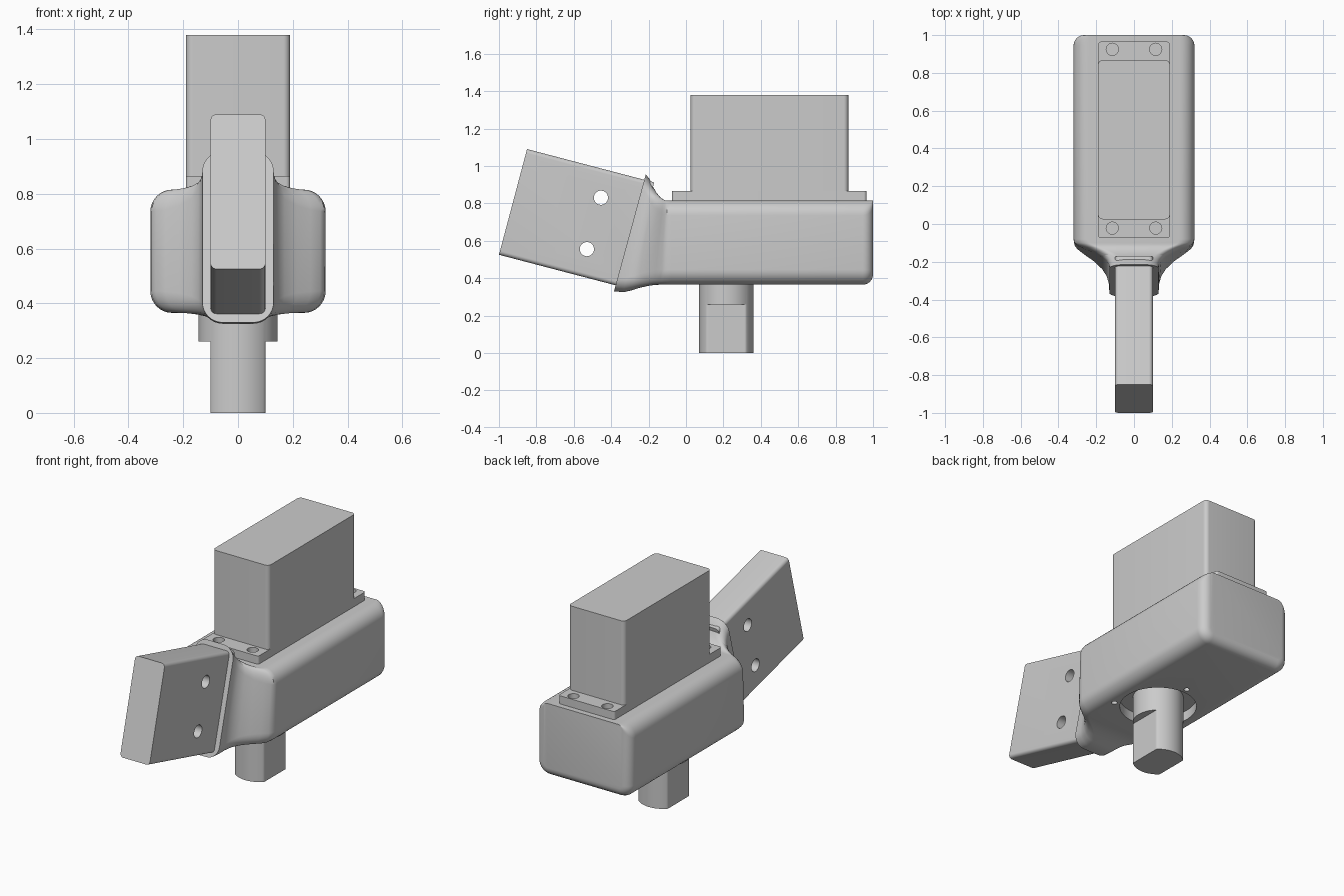
import bpy, bmesh
from math import sin, cos, pi, radians, hypot

if "Cube" in bpy.data.objects:
    bpy.data.objects.remove(bpy.data.objects["Cube"])

grey = bpy.data.materials.new("plain grey")
grey.use_nodes = True
grey.diffuse_color = (0.6, 0.6, 0.6, 1)
grey.node_tree.nodes["Principled BSDF"].inputs["Base Color"].default_value = (0.6, 0.6, 0.6, 1)


def ring(half, low, high, r, n=8):
    """Rounded rectangle across x, spanning two (y, z) points."""
    h = hypot(high[0] - low[0], high[1] - low[1])
    dy, dz = (high[0] - low[0]) / h, (high[1] - low[1]) / h
    pts = []
    for k, (sx, top) in enumerate([(1, 1), (-1, 1), (-1, 0), (1, 0)]):
        cx, cv = sx * (half - r), h - r if top else r
        for i in range(n + 1):
            a = (k + i / n) * pi / 2
            v = cv + r * sin(a)
            pts.append((cx + r * cos(a), low[0] + dy * v, low[1] + dz * v))
    return pts


def loft(name, rings):
    """Skin a list of rings and cap both ends."""
    bm = bmesh.new()
    loops = [[bm.verts.new(p) for p in pts] for pts in rings]
    for a, b in zip(loops, loops[1:]):
        for i in range(len(a)):
            j = (i + 1) % len(a)
            bm.faces.new((a[i], a[j], b[j], b[i]))
    bm.faces.new(loops[0])
    bm.faces.new(loops[-1])
    bmesh.ops.remove_doubles(bm, verts=bm.verts, dist=1e-5)
    bmesh.ops.recalc_face_normals(bm, faces=bm.faces)
    mesh = bpy.data.meshes.new(name)
    bm.to_mesh(mesh)
    bm.free()
    ob = bpy.data.objects.new(name, mesh)
    mesh.materials.append(grey)
    bpy.context.collection.objects.link(ob)
    return ob


def drill(ob, place, radius, depth, along_x=False):
    """Cut a round hole centred on a place."""
    bpy.ops.mesh.primitive_cylinder_add(vertices=40, radius=radius, depth=depth, location=place,
                                        rotation=(0, pi / 2 if along_x else 0, 0))
    cutter = bpy.context.object
    cutter.data.materials.append(grey)
    mod = ob.modifiers.new("hole", "BOOLEAN")
    mod.operation, mod.solver, mod.object = "DIFFERENCE", "EXACT", cutter
    bpy.context.view_layer.objects.active = ob
    bpy.ops.object.modifier_apply(modifier=mod.name)
    bpy.data.objects.remove(cutter)


# Housing: tilted neck flowing into a long rounded body
neck = [  # half width, low point, high point, corner radius
    (0.13, (-0.385, 0.33), (-0.215, 0.955), 0.075),
    (0.133, (-0.335, 0.325), (-0.195, 0.93), 0.08),
    (0.145, (-0.29, 0.335), (-0.178, 0.893), 0.08),
    (0.17, (-0.25, 0.348), (-0.16, 0.86), 0.08),
    (0.215, (-0.205, 0.358), (-0.14, 0.835), 0.08),
    (0.265, (-0.168, 0.364), (-0.122, 0.821), 0.08),
    (0.3, (-0.138, 0.365), (-0.11, 0.816), 0.08),
    (0.315, (-0.115, 0.365), (-0.1, 0.815), 0.08),
    (0.32, (-0.08, 0.365), (-0.08, 0.815), 0.08),
]
sections = [ring(*s) for s in neck]
R = 0.055
for i in range(7):
    a = i / 6 * pi / 2
    y, d = 1 - R + R * sin(a), R * (1 - cos(a))
    sections.append(ring(0.32 - d, (y, 0.365 + d), (y, 0.815), 0.08 - d))
body = loft("housing", sections)

# Shaft recess and three screw holes underneath
SHAFT_Y = 0.215
drill(body, (0, SHAFT_Y, 0.365), 0.22, 0.12)
for deg in (90, 210, 330):
    a = radians(deg)
    drill(body, (0.255 * cos(a), SHAFT_Y + 0.255 * sin(a), 0.365), 0.017, 0.1)

# Tilted handle block with two cross holes
handle = loft("handle_block", [ring(0.1, (-1.0, 0.525), (-0.85, 1.09), 0.022),
                               ring(0.1, (-0.32, 0.347), (-0.17, 0.912), 0.022)])
for y, z in ((-0.455, 0.83), (-0.53, 0.555)):
    drill(handle, (0, y, z), 0.038, 0.5, True)

# Motor mounting flange with four screw holes
flange = loft("motor_flange", [ring(0.19, (-0.075, z), (0.965, z), 0.015) for z in (0.81, 0.865)])
for x in (-0.115, 0.115):
    for y in (-0.022, 0.925):
        drill(flange, (x, y, 0.84), 0.032, 0.2)

# Motor block
motor = loft("motor_block", [ring(0.19, (0.025, z), (0.868, z), 0.025) for z in (0.84, 1.38)])


# Output shaft with two flats on its lower end
def shaft_ring(z, limit):
    pts = []
    for i in range(96):
        a = i / 96 * 2 * pi
        x = max(-limit, min(limit, 0.145 * cos(a)))
        pts.append((x, SHAFT_Y + 0.145 * sin(a), z))
    return pts


shaft = loft("output_shaft", [shaft_ring(0, 0.1), shaft_ring(0.26, 0.1),
                              shaft_ring(0.26, 1), shaft_ring(0.45, 1)])

# Smooth rounded surfaces, keep hard edges
bpy.ops.object.select_all(action="DESELECT")
for ob in (body, handle, flange, motor, shaft):
    ob.select_set(True)
bpy.context.view_layer.objects.active = body
bpy.ops.object.shade_smooth_by_angle(angle=radians(35))
